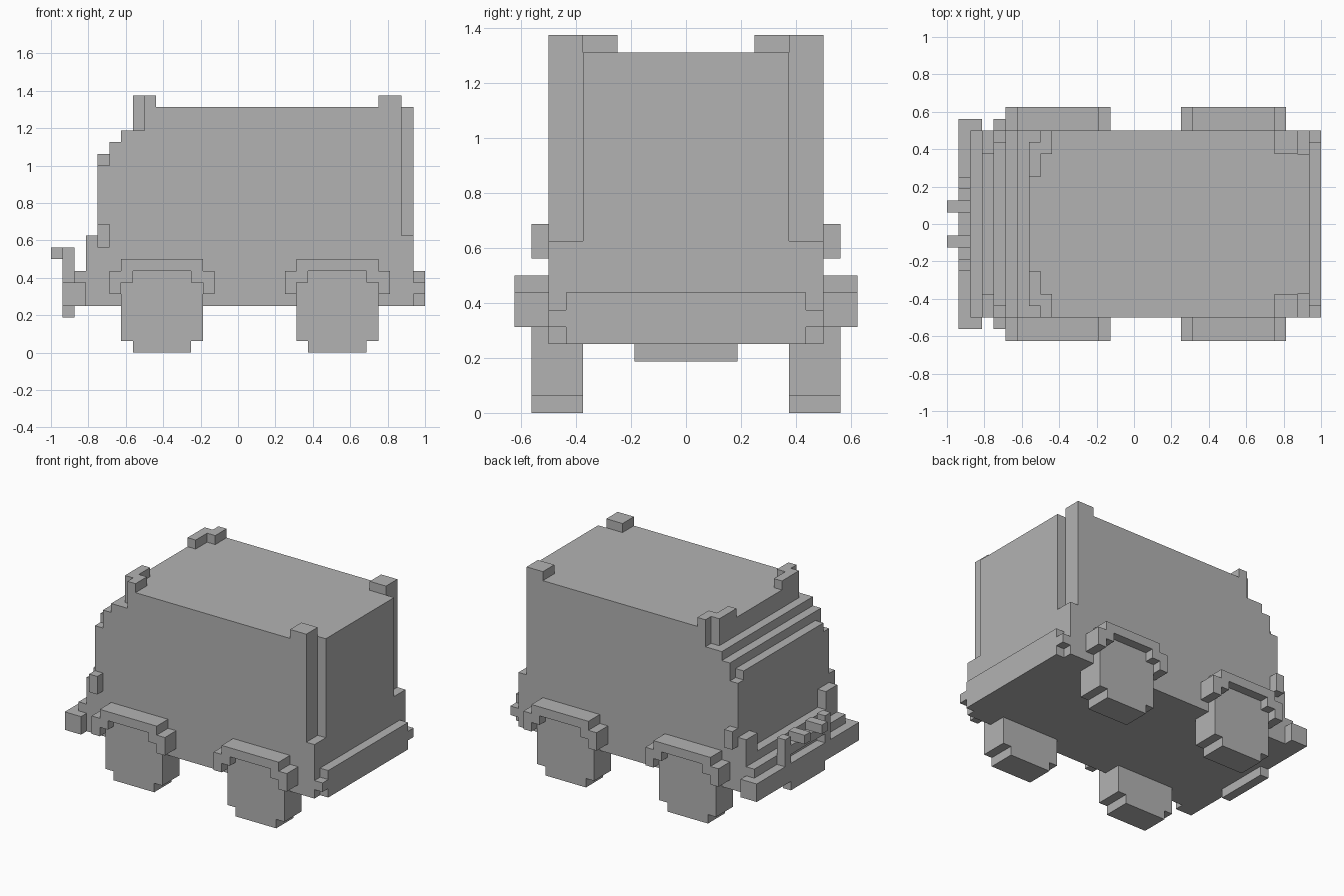
import bpy
import bmesh

# One block of the model's stepped grid
BLOCK = 1 / 16

default_cube = bpy.data.objects.get("Cube")
if default_cube:
    bpy.data.objects.remove(default_cube)

# Single grey paint
grey = bpy.data.materials.new("plain_grey")
grey.use_nodes = True
grey_colour = (0.45, 0.45, 0.45, 1.0)
grey.diffuse_color = grey_colour
grey.node_tree.nodes["Principled BSDF"].inputs["Base Color"].default_value = grey_colour


def extrude_part(name, outline, y_start, y_end):
    """Extrude a side outline of (x, z) grid points across the width."""
    mesh = bpy.data.meshes.new(name)
    shape = bmesh.new()
    corners = [shape.verts.new((x * BLOCK, y_start * BLOCK, z * BLOCK)) for x, z in outline]
    face = shape.faces.new(corners)
    extruded = bmesh.ops.extrude_face_region(shape, geom=[face])
    moved = [item for item in extruded["geom"] if isinstance(item, bmesh.types.BMVert)]
    bmesh.ops.translate(shape, verts=moved, vec=(0, (y_end - y_start) * BLOCK, 0))
    bmesh.ops.recalc_face_normals(shape, faces=shape.faces)
    shape.to_mesh(mesh)
    shape.free()
    mesh.materials.append(grey)
    part = bpy.data.objects.new(name, mesh)
    bpy.context.collection.objects.link(part)
    return part


def extrude_pair(name, outline, y_inner, y_outer):
    """The same part on both sides of the vehicle."""
    extrude_part("left_" + name, outline, y_inner, y_outer)
    extrude_part("right_" + name, outline, -y_outer, -y_inner)


def rectangle(x_start, x_end, z_start, z_end):
    return [(x_start, z_start), (x_end, z_start), (x_end, z_end), (x_start, z_end)]


def centred_box(name, x_range, z_range, half_width):
    extrude_part(name, rectangle(*x_range, *z_range), -half_width, half_width)


def paired_box(name, x_range, z_range, y_range):
    extrude_pair(name, rectangle(*x_range, *z_range), *y_range)


# Cabin: shared rear and floor line, with a stepped windscreen
rear_outline = [(-12, 4), (15, 4), (15, 10), (14, 10), (14, 21)]
core_steps = [(-9, 21), (-9, 19), (-10, 19), (-10, 18), (-11, 18), (-11, 17), (-12, 17)]
side_steps = [(-8, 21), (-8, 19), (-10, 19), (-10, 18), (-11, 18), (-11, 16), (-12, 16)]
extrude_part("cabin_core", rear_outline + core_steps, -7, 7)
extrude_pair("cabin_side", rear_outline + side_steps, 7, 8)
centred_box("rear_panel", (14, 15), (10, 21), 6)

# Raised roof corners
paired_box("rear_roof_corner", (12, 14), (21, 22), (6, 8))
paired_box("front_roof_corner", (-8, -7), (21, 22), (6, 8))
paired_box("windscreen_corner", (-9, -8), (21, 22), (4, 7))

# Nose, lamp pillars and mirrors
centred_box("grille", (-13, -12), (4, 8), 6)
paired_box("headlamp_pillar", (-13, -12), (4, 10), (6, 8))
centred_box("nose_step", (-14, -13), (4, 7), 8)
paired_box("side_mirror", (-12, -11), (9, 11), (8, 9))

# Front bumper with guard frame
centred_box("front_bumper", (-15, -13), (4, 6), 9)
centred_box("bumper_skid", (-15, -14), (3, 4), 3)
paired_box("guard_post", (-15, -14), (6, 9), (3, 4))
centred_box("guard_bar", (-15, -14), (7, 8), 3)
paired_box("guard_lamp", (-16, -14), (8, 9), (1, 2))

# Rear bumper with narrow ends
centred_box("rear_bumper", (15, 16), (4, 7), 7)
paired_box("rear_bumper_end", (15, 16), (5, 6), (7, 8))


def mirrored_outline(half, centre):
    """Complete a half outline symmetrically about a wheel centre."""
    front = [(centre - x, z) for x, z in half]
    back = [(centre + x, z) for x, z in reversed(half)]
    return front + back


# Wheels and stepped arches
wheel_half = [(2.5, 0), (2.5, 1), (3.5, 1), (3.5, 6), (2.5, 6), (2.5, 7)]
arch_half = [(2.5, 7), (2.5, 6), (3.5, 6), (3.5, 5), (4.5, 5), (4.5, 7), (3.5, 7), (3.5, 8)]
for axle, centre in (("front", -6.5), ("rear", 8.5)):
    extrude_pair(axle + "_wheel", mirrored_outline(wheel_half, centre), 6, 9)
    extrude_pair(axle + "_wheel_arch", mirrored_outline(arch_half, centre), 8, 10)
